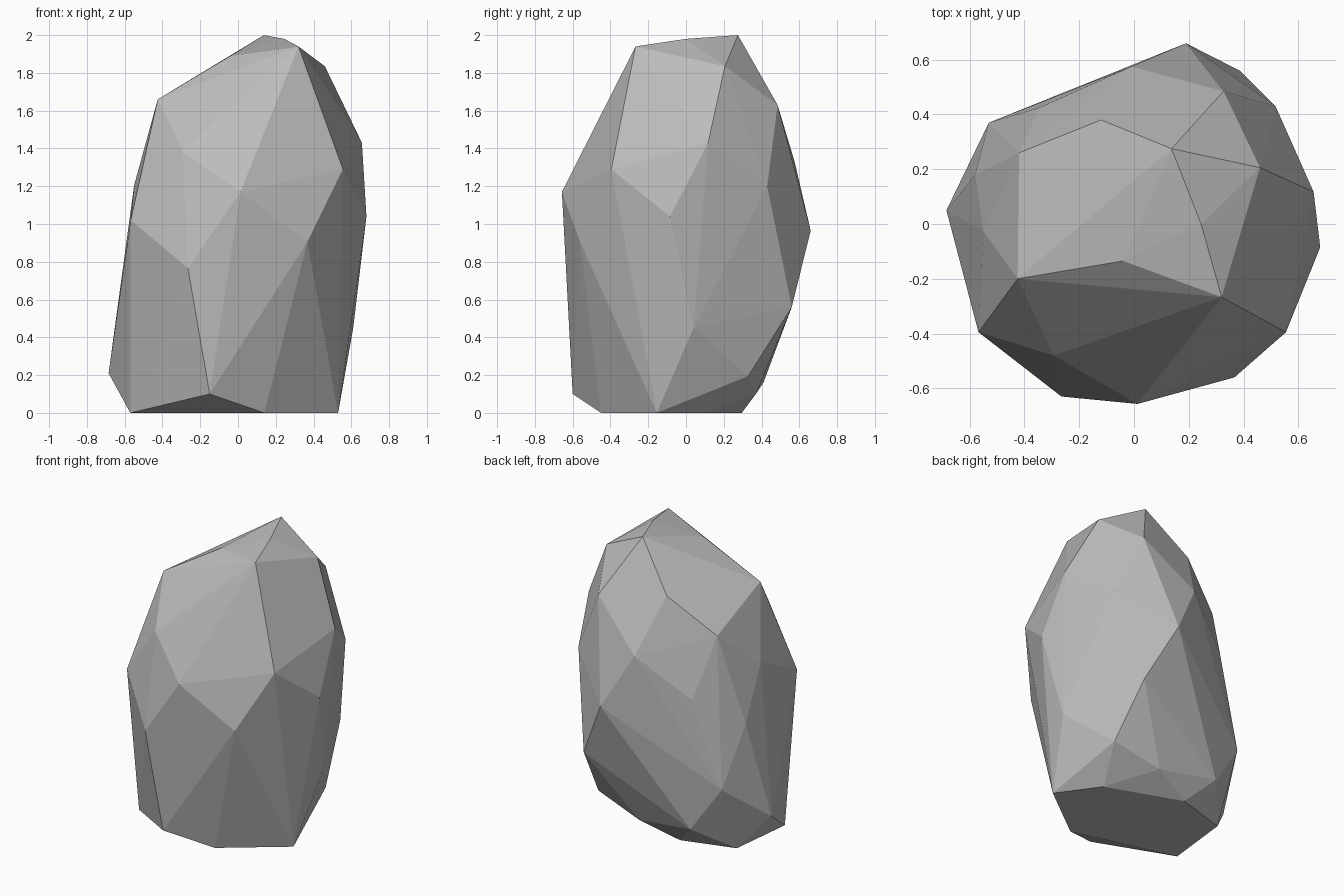
import bpy, bmesh

# corner points of the boulder, grouped by level from the base up
CORNERS = [
    # flat base
    (.14, -.45, 0), (.53, -.155, 0), (.34, .11, 0), (-.16, .295, 0), (-.52, .19, 0), (-.57, -.26, 0),
    # lower flare
    (-.15, -.6, .1), (.1, .37, .1), (-.32, .41, .16), (.435, .33, .195), (-.685, .05, .21),
    (-.04, .49, .4), (.61, .04, .45), (-.53, .37, .47), (.386, .56, .56),
    # widest belt
    (-.265, -.63, .765), (-.58, .18, .865), (.367, -.56, .905), (.19, .66, .965), (-.568, -.395, 1.02),
    (.68, -.085, 1.04), (-.345, .425, 1.06),
    # shoulders
    (.013, -.657, 1.17), (.517, .43, 1.2), (-.55, -.026, 1.205), (.555, -.395, 1.29), (-.01, .575, 1.33),
    (-.293, -.48, 1.385), (.656, .117, 1.43), (-.42, .26, 1.46), (.327, .485, 1.63),
    # slanted crown
    (-.425, -.2, 1.66), (-.12, .38, 1.70), (.46, .206, 1.835), (-.04, -.135, 1.89),
    (.32, -.267, 1.94), (.245, 0, 1.98), (.137, .275, 2.0),
]

# faceted boulder: convex hull around the corners
bm = bmesh.new()
for co in CORNERS:
    bm.verts.new(co)
hull = bmesh.ops.convex_hull(bm, input=bm.verts[:])
loose = {v for v in hull["geom_interior"] + hull["geom_unused"] if isinstance(v, bmesh.types.BMVert)}
bmesh.ops.delete(bm, geom=list(loose), context='VERTS')
bmesh.ops.recalc_face_normals(bm, faces=bm.faces[:])

mesh = bpy.data.meshes.new("boulder")
bm.to_mesh(mesh)
bm.free()

# single stone colour
stone = bpy.data.materials.new("stone grey")
stone.diffuse_color = (.5, .5, .5, 1)
mesh.materials.append(stone)

boulder = bpy.data.objects.new("boulder", mesh)
bpy.context.collection.objects.link(boulder)
